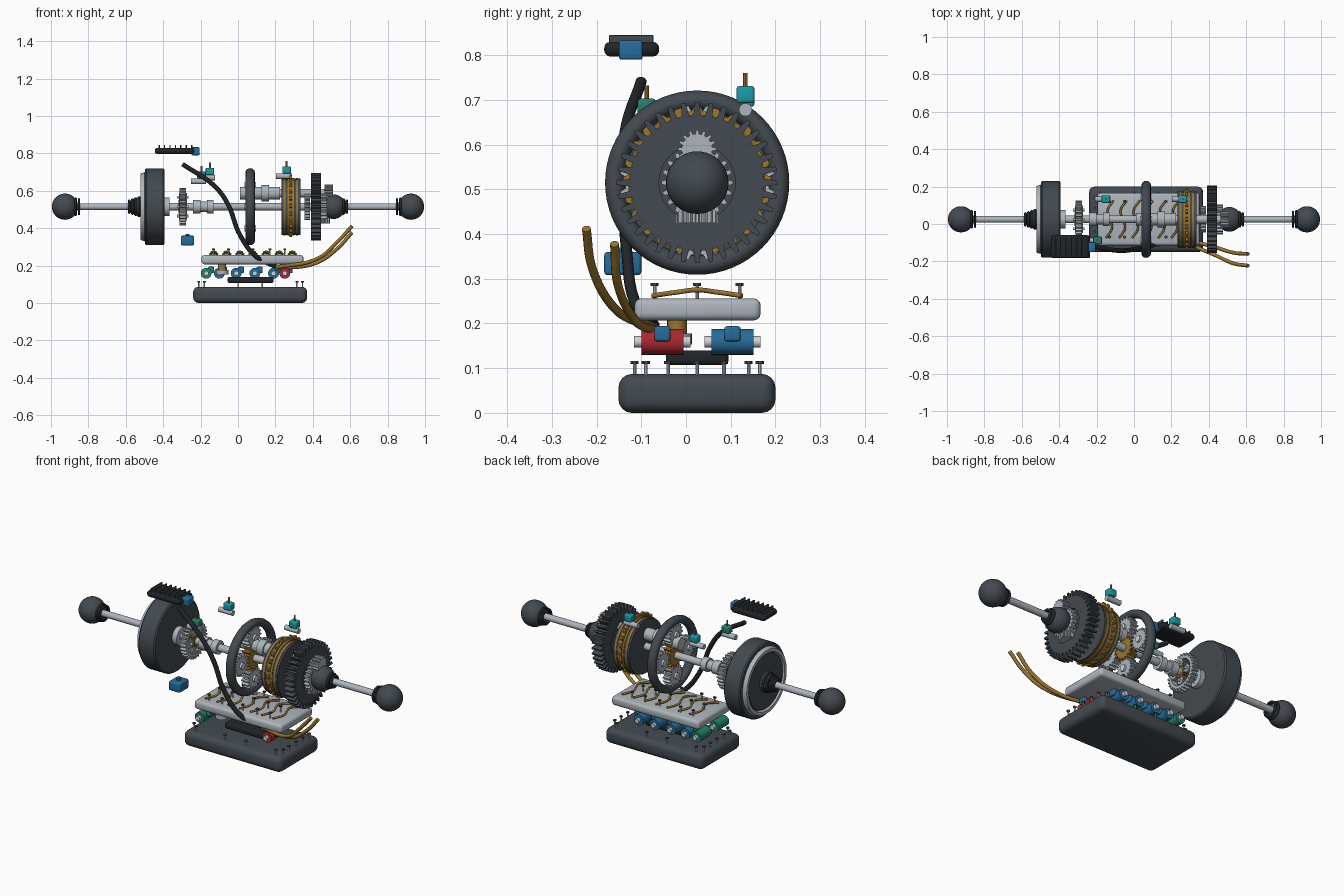
import bpy, bmesh
from math import sin, cos, pi
from mathutils import Matrix, Vector

if "Cube" in bpy.data.objects:
    bpy.data.objects.remove(bpy.data.objects["Cube"])

COL = dict(dark=(.055, .068, .08), black=(.015, .018, .021), light=(.42, .46, .5), steel=(.62, .66, .7),
           gold=(.32, .18, .03), copper=(.45, .2, .05), blue=(.02, .15, .32), teal=(.01, .33, .38),
           green=(.02, .22, .15), red=(.4, .02, .03))
MATS = {}
for k, c in COL.items():
    MATS[k] = bpy.data.materials.new(k)
    MATS[k].diffuse_color = (*c, 1)
CY, CZ = .025, .515          # main axis
ROT = {'x': Matrix.Rotation(pi / 2, 4, 'Y'), 'y': Matrix.Rotation(-pi / 2, 4, 'X'), 'z': Matrix()}


def finish(name, bm, mat, smooth=True):
    bmesh.ops.recalc_face_normals(bm, faces=bm.faces)
    me = bpy.data.meshes.new(name)
    bm.to_mesh(me)
    bm.free()
    ob = bpy.data.objects.new(name, me)
    bpy.context.collection.objects.link(ob)
    me.materials.append(MATS[mat])
    if smooth:
        bpy.ops.object.select_all(action='DESELECT')
        ob.select_set(True)
        bpy.context.view_layer.objects.active = ob
        bpy.ops.object.shade_smooth_by_angle(angle=.6)
    return ob


def cyl(name, c, r, length, mat, axis='x', n=32, r2=None):
    bm = bmesh.new()
    bmesh.ops.create_cone(bm, cap_ends=True, segments=n, radius1=r, radius2=r if r2 is None else r2,
                          depth=length, matrix=Matrix.Translation(c) @ ROT[axis])
    return finish(name, bm, mat)


def xcyl(name, x0, x1, r, mat, z=CZ, y=CY, r2=None):
    return cyl(name, ((x0 + x1) / 2, y, z), r, x1 - x0, mat, 'x', 32, r2)


def box(name, lo, hi, mat, bevel=.006, seg=3):
    bm = bmesh.new()
    bmesh.ops.create_cube(bm, size=1)
    for v in bm.verts:
        v.co = Vector([l + (h - l) * (t + .5) for l, h, t in zip(lo, hi, v.co)])
    bmesh.ops.bevel(bm, geom=bm.edges[:], offset=bevel, segments=seg, profile=.5, affect='EDGES')
    return finish(name, bm, mat)


def ball(name, c, r, mat):
    bm = bmesh.new()
    bmesh.ops.create_uvsphere(bm, u_segments=32, v_segments=20, radius=r, matrix=Matrix.Translation(c))
    return finish(name, bm, mat)


def gear(name, c, r, root, n, width, mat, hole=0, axis='x'):
    """Toothed disc, or a toothed ring when hole > 0."""
    outer = []
    for i in range(n):
        for t, rr in ((-.32, root), (-.15, r), (.15, r), (.32, root)):
            outer.append((rr, (i + t) * 2 * pi / n))
    bm = bmesh.new()
    M = Matrix.Translation(c) @ ROT[axis]

    def loop(pts, z):
        return [bm.verts.new(M @ Vector((q * cos(a), q * sin(a), z))) for q, a in pts]
    w, inner = width / 2, [(hole, a) for q, a in outer]
    A, B = loop(outer, -w), loop(outer, w)
    m = len(A)
    strips = [(A, B)]
    if hole:
        C, D = loop(inner, -w), loop(inner, w)
        strips += [(B, D), (D, C), (C, A)]
    else:
        bm.faces.new(A)
        bm.faces.new(B)
    for P, Q in strips:
        for i in range(m):
            j = (i + 1) % m
            bm.faces.new((P[i], P[j], Q[j], Q[i]))
    return finish(name, bm, mat)


def lathe(name, prof, mat, n=64):
    """Closed (x, radius) profile turned about the main axis."""
    bm = bmesh.new()
    rings = [[bm.verts.new((x, CY + r * cos(2 * pi * i / n), CZ + r * sin(2 * pi * i / n)))
              for i in range(n)] for x, r in prof]
    for P, Q in zip(rings, rings[1:] + rings[:1]):
        for i in range(n):
            j = (i + 1) % n
            bm.faces.new((P[i], P[j], Q[j], Q[i]))
    return finish(name, bm, mat)


def torus(name, x, R, r, mat, stretch=1):
    return lathe(name, [(x + stretch * r * cos(2 * pi * k / 12), R + r * sin(2 * pi * k / 12))
                        for k in range(12)], mat)


def pipe(name, pts, r, mat):
    cu = bpy.data.curves.new(name, 'CURVE')
    cu.dimensions, cu.bevel_depth, cu.bevel_resolution, cu.use_fill_caps = '3D', r, 3, True
    sp = cu.splines.new('BEZIER')
    sp.bezier_points.add(len(pts) - 1)
    for p, co in zip(sp.bezier_points, pts):
        p.co = co
        p.handle_left_type = p.handle_right_type = 'AUTO'
    cu.materials.append(MATS[mat])
    bpy.context.collection.objects.link(bpy.data.objects.new(name, cu))


def bolt(name, x, y, z, h):
    cyl(name, (x, y, z + h / 2), .004, h, 'steel', 'z', 10)
    cyl(name + '_head', (x, y, z + h), .009, .007, 'dark', 'z', 6)


# Drive axles on both sides
for s, side in ((-1, 'left'), (1, 'right')):
    ball(side + '_outer_joint', (s * .925, CY, CZ), .07, 'dark')
    xcyl(side + '_axle', *sorted((s * .5, s * .9)), .018, 'light')
    for k in range(2):
        torus(side + '_outer_boot_ring', s * (.868 - k * .018), .044 - k * .004, .006, 'black')
    for k in range(4):
        torus(side + '_inner_boot_ring', s * (.53 + k * .017), .048 - k * .006, .008, 'black')
ball('right_inner_joint', (.51, CY, CZ), .066, 'dark')
xcyl('left_inner_hub', -.55, -.5, .045, 'dark', r2=.06)

# Torque converter
lathe('torque_converter', [(-.5, .02), (-.5, .172), (-.497, .2), (-.49, .205), (-.4, .205), (-.393, .198),
                           (-.393, .02)], 'dark')
lathe('converter_face', [(-.5, .02), (-.515, .03), (-.515, .15), (-.5, .155)], 'dark')
lathe('converter_light_ring', [(-.498, .155), (-.52, .16), (-.52, .178), (-.498, .185)], 'light')
xcyl('converter_hub', -.393, -.365, .05, 'light')

# Main shaft with collars
xcyl('main_shaft', -.4, .45, .02, 'light')
for x0, x1, r in ((-.24, -.2, .037), (-.2, -.165, .028), (-.165, -.13, .037)):
    xcyl('shaft_collar', x0, x1, r, 'light')


def planetary(name, x, sun, orbit, planet, count, w, start=pi / 2):
    gear(name + '_sun', (x, CY, CZ), sun, sun * .78, 16, w * 1.1, 'gold')
    for i in range(count):
        a = start + i * 2 * pi / count
        c = (x, CY + orbit * cos(a), CZ + orbit * sin(a))
        gear(name + '_planet', c, planet, planet * .78, 16, w, 'light')
        cyl(name + '_pin', c, planet * .3, w * 1.5, 'steel')


# Front planetary set
gear('front_ring_gear', (-.295, CY, CZ), .1, .086, 28, .035, 'light', .072)
planetary('front', -.295, .036, .05, .024, 4, .042)

# Rear planetary set in its big ring
torus('large_ring', .065, .184, .022, 'dark', 1.15)
planetary('rear', .065, .068, .115, .06, 4, .042)

# Upper countershaft and its collars
xcyl('countershaft', .01, .5, .022, 'light', .587)
for x0, x1, r in ((.01, .05, .034), (.09, .125, .033), (.125, .165, .043), (.165, .225, .034)):
    xcyl('countershaft_collar', x0, x1, r, 'light', .587)
gear('countershaft_pinion', (.485, CY, .59), .043, .034, 16, .045, 'light')

# Clutch pack
for k in range(5):
    x = .232 + k * .0225
    xcyl('clutch_plate', x, x + .011, .15, 'dark')
    if k < 4:
        xcyl('clutch_friction_disc', x + .011, x + .0225, .153, 'gold')
gear('clutch_toothed_disc', (.282, CY, CZ + .005), .166, .155, 24, .012, 'gold')

# Final drive gear and differential
gear('final_drive_gear', (.417, CY, CZ), .18, .15, 36, .056, 'dark', .085)
xcyl('final_drive_web', .4, .43, .09, 'dark')
gear('differential_side_gear', (.46, CY, CZ), .08, .067, 20, .03, 'light')
gear('differential_inner_gear', (.37, CY, CZ), .07, .058, 20, .03, 'light')
gear('differential_bevel_gear', (.445, CY, .45), .046, .038, 16, .05, 'light', 0, 'z')

# Speed sensors
for x, y, z, m, w in ((-.15, .133, .7, 'teal', .075), (.26, .133, .708, 'teal', .075),
                      (-.195, -.088, .68, 'green', .07)):
    cyl('sensor_body', (x - .015, y, z - .03), .0145, w + .01, 'light', 'x', 20)
    box('sensor_connector', (x - .023, y - .02, z - .015), (x + .023, y + .02, z + .023), m)
    cyl('sensor_pin', (x, y, z + .035), .005, .035, 'copper', 'z', 10)

# Control module with fins, and position switch
box('control_module', (-.445, -.183, .797), (-.235, -.06, .83), 'black', .014)
for k in range(7):
    box('module_fin', (-.425 + k * .029, -.172, .825), (-.418 + k * .029, -.073, .845), 'dark', .001, 1)
box('module_connector', (-.25, -.15, .79), (-.205, -.097, .833), 'blue')
box('position_switch', (-.305, -.183, .308), (-.235, -.1, .36), 'blue', .008)
cyl('switch_knob', (-.27, -.142, .363), .012, .014, 'blue', 'z', 16)

# Wiring hose and cooler lines
pipe('wiring_hose', [(-.295, -.1, .742), (-.12, -.138, .62), (-.055, -.142, .53), (.01, -.133, .365),
                     (.095, -.115, .25), (.2, -.07, .195)], .0125, 'black')
pipe('cooler_line_outer', [(.61, -.223, .412), (.53, -.21, .325), (.43, -.165, .24), (.2, -.07, .19)], .01, 'gold')
pipe('cooler_line_inner', [(.61, -.16, .378), (.53, -.153, .29), (.42, -.12, .215), (.2, -.065, .183)], .01, 'gold')

# Valve body with cross tubes and bolts
box('valve_body', (-.195, -.115, .207), (.35, .167, .256), 'light', .015)
for k in range(7):
    x = -.13 + k * .07
    pipe('valve_tube', [(x - .02, -.075, .262), (x + .012, -.02, .27), (x, .025, .275),
                        (x - .012, .07, .27), (x + .02, .125, .262)], .0055, 'gold')
for x in (-.13, -.05, .08, .17, .25):
    for y in (-.07, .025, .12):
        bolt('valve_bolt', x, y, .255, .032)

# Solenoids under the valve body
for x, y, m in ((-.17, -.053, 'green'), (.25, -.053, 'red'), (-.17, .104, 'green'), (-.1, .104, 'blue'),
                (-.01, .104, 'blue'), (.09, .104, 'blue'), (.19, .104, 'blue')):
    cyl('solenoid', (x, y, .159), .029, .094, m, 'y', 24)
    cyl('solenoid_core', (x, y, .159), .013, .126, 'steel', 'y', 16)
    box('solenoid_plug', (x + .01, y - .018, .16), (x + .042, y + .018, .194), 'green' if m == 'green' else 'blue')
cyl('accumulator_spring', (-.085, -.02, .19), .022, .035, 'gold', 'z', 20)
cyl('accumulator_piston', (-.085, -.02, .165), .033, .025, 'light', 'z', 24)

# Oil filter and oil pan with bolts
box('oil_filter', (-.055, -.045, .107), (.19, .095, .14), 'black', .01)
box('oil_pan', (-.24, -.151, 0), (.37, .2, .087), 'dark', .03, 4)
for x in (-.18, 0, .13, .315):
    for y in (-.115, .165):
        bolt('pan_bolt', x, y, .085, .028)
for x in (-.21, .345):
    for y in (-.09, -.04, .025, .085, .14):
        bolt('pan_side_bolt', x, y, .08, .033)

for m in bpy.data.materials:
    if m.users and not m.is_grease_pencil:
        m.use_nodes = True
        m.node_tree.nodes["Principled BSDF"].inputs["Base Color"].default_value = m.diffuse_color
